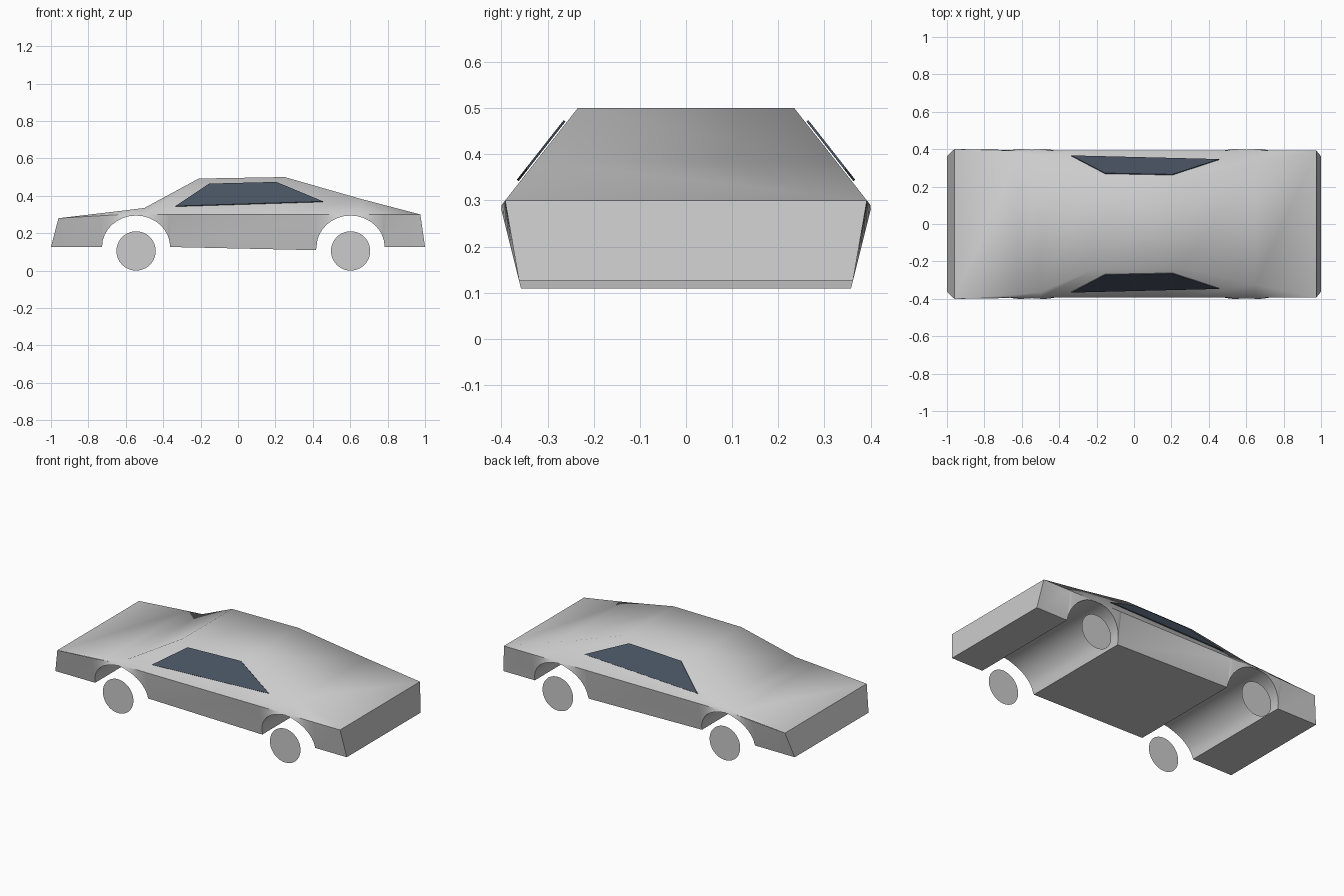
import bpy, bmesh, math

cube = bpy.data.objects.get("Cube")
if cube:
    bpy.data.objects.remove(cube)


def material(name, rgb):
    m = bpy.data.materials.new(name)
    m.use_nodes = True
    m.diffuse_color = (*rgb, 1)
    m.node_tree.nodes["Principled BSDF"].inputs["Base Color"].default_value = (*rgb, 1)
    return m


silver = material("silver", (0.6, 0.6, 0.6))
glass = material("dark_blue_glass", (0.065, 0.085, 0.12))

SILL = 0.126


def half_width(z):
    """Wedge cross-section: widest at the beltline, leaning in above and below."""
    return min(0.362 + 0.25 * (z - SILL), 0.4 - 0.786 * (z - 0.29))


def finish(name, bm, mat, angle=None):
    mesh = bpy.data.meshes.new(name)
    bm.to_mesh(mesh)
    bm.free()
    ob = bpy.data.objects.new(name, mesh)
    bpy.context.collection.objects.link(ob)
    mesh.materials.append(mat)
    if angle:
        bpy.ops.object.select_all(action='DESELECT')
        ob.select_set(True)
        bpy.context.view_layer.objects.active = ob
        bpy.ops.object.shade_smooth_by_angle(angle=math.radians(angle))
    return ob


def loft(name, stations, side):
    """Skin four-point sections (x, belt height, outer height) along the car."""
    bm = bmesh.new()
    rings = []
    for x, belt, outer in stations:
        wb, wo = half_width(belt) * side, half_width(outer) * side
        rings.append([bm.verts.new((x, y, z)) for y, z in
                      ((-wb, belt), (-wo, outer), (wo, outer), (wb, belt))])
    for a, b in zip(rings, rings[1:]):
        for i in range(3):
            bm.faces.new((a[i], b[i], b[i + 1], a[i + 1]))
    bmesh.ops.remove_doubles(bm, verts=bm.verts, dist=0.0005)
    return finish(name, bm, silver, 60)


# Upper body: nose, hood, windscreen, roof, rear slope, tail
upper = [(-1, SILL, SILL), (-0.96, 0.28, 0.28), (-0.62, 0.3, 0.32),
         (-0.5, 0.3, 0.335), (-0.21, 0.3, 0.492), (0.25, 0.3, 0.5),
         (0.65, 0.3, 0.385), (0.975, 0.3, 0.3), (1, SILL, SILL)]
loft("upper_body", upper, 1)


def belt_at(x):
    for (x0, b0, _), (x1, b1, _) in zip(upper, upper[1:]):
        if x <= x1:
            return b0 + (b1 - b0) * (x - x0) / (x1 - x0)


def arch(cx):
    """Wheel arch outline running across the full width."""
    n = 16
    return [(cx - 0.182 * math.cos(math.pi * i / n),
             SILL + 0.168 * math.sin(math.pi * i / n)) for i in range(n + 1)]


# Lower body: flanks and floor with the two arches
outline = [(-1, SILL), (-0.96, SILL), *arch(-0.545), (0.417, 0.109),
           *arch(0.602), (0.975, SILL), (1, SILL)]
loft("lower_body", [(x, belt_at(x), z) for x, z in outline], -1)

# Side windows: thin plates just proud of the leaning sides
for label, s in (("right", -1), ("left", 1)):
    bm = bmesh.new()
    corners = [(-0.335, 0.345), (0.455, 0.37), (0.205, 0.474), (-0.155, 0.465)]
    verts = [bm.verts.new((x, s * (half_width(z) + 0.01), z)) for x, z in corners]
    bm.faces.new(verts if s < 0 else verts[::-1])
    window = finish(label + "_side_window", bm, glass)
    plate = window.modifiers.new("thickness", 'SOLIDIFY')
    plate.thickness = 0.005

# Wheels: flat discs flush with the flanks
for end, x in (("front", -0.545), ("rear", 0.602)):
    for label, s in (("right", -1), ("left", 1)):
        bpy.ops.mesh.primitive_circle_add(
            vertices=40, radius=0.105, fill_type='NGON',
            location=(x, s * 0.397, 0.105), rotation=(-s * math.pi / 2, 0, 0))
        disc = bpy.context.object
        disc.name = f"{end}_{label}_wheel"
        disc.data.materials.append(silver)
